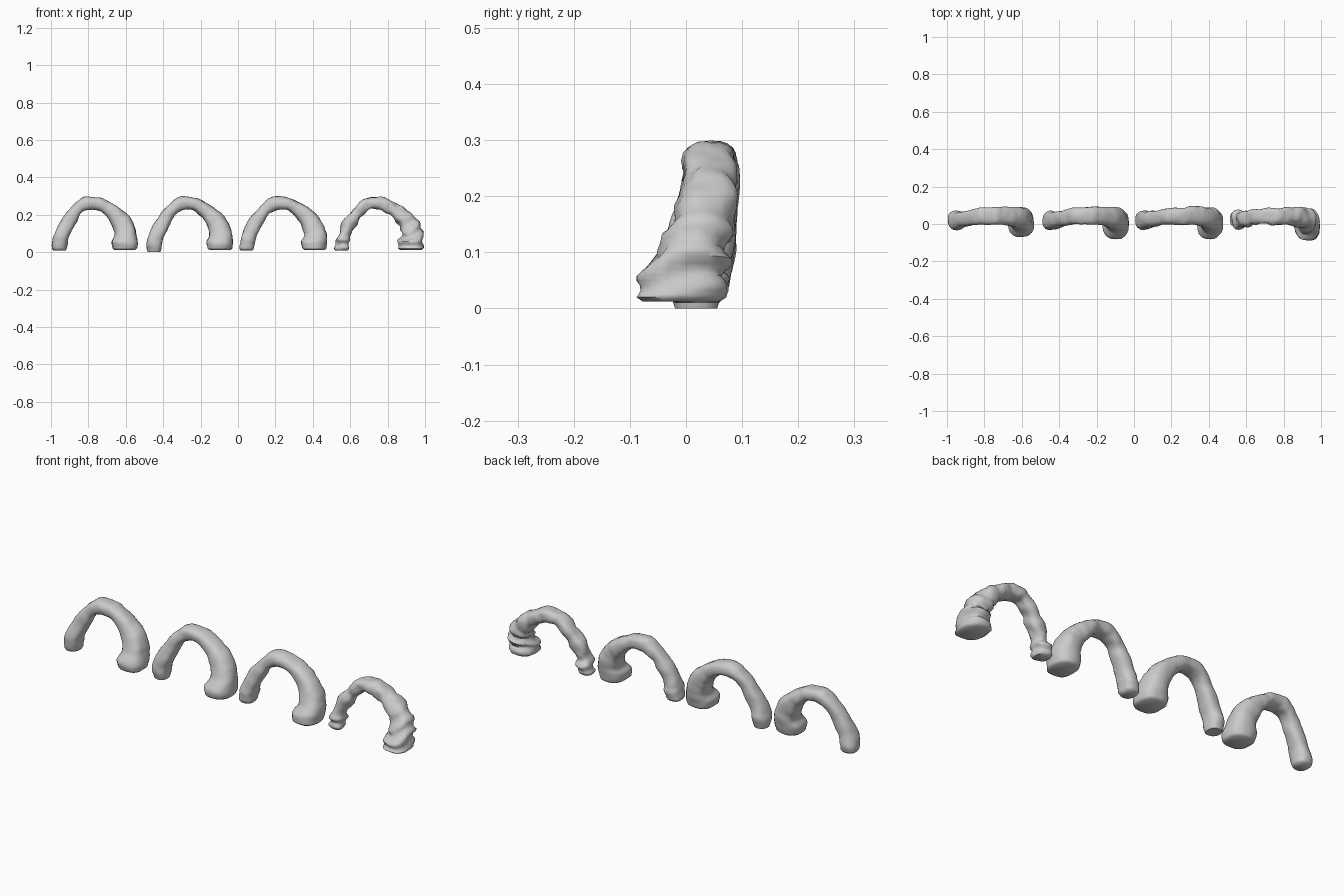
import bpy, bmesh, math
from mathutils import Vector, noise

cube = bpy.data.objects.get("Cube")
if cube:
    bpy.data.objects.remove(cube)

stone = bpy.data.materials.new("grey_stone")
stone.use_nodes = True
stone.diffuse_color = (0.6, 0.6, 0.6, 1)
bsdf = stone.node_tree.nodes["Principled BSDF"]
bsdf.inputs["Base Color"].default_value = (0.6, 0.6, 0.6, 1)
bsdf.inputs["Roughness"].default_value = 0.9

SIDES, STEPS = 20, 5

# Cross-sections from the slim foot over the crown to the heavy foot:
# outer x, outer z, inner x, inner z, front y, back y
SECTIONS = [
    (-.23, .02, -.15, .02, -.025, .065),
    (-.228, .055, -.145, .05, -.03, .07),
    (-.215, .10, -.132, .09, -.028, .065),
    (-.175, .18, -.098, .163, -.015, .068),
    (-.11, .255, -.07, .208, -.005, .08),
    (-.06, .294, -.03, .226, -.003, .087),
    (.02, .294, .015, .225, -.004, .09),
    (.075, .27, .052, .20, -.005, .093),
    (.135, .235, .08, .165, -.01, .092),
    (.19, .185, .097, .125, -.022, .09),
    (.22, .12, .103, .088, -.04, .088),
    (.231, .06, .09, .055, -.068, .08),
    (.226, .02, .095, .02, -.064, .07),
]


def spline(points, i, t):
    """Catmull-Rom blend of neighbouring cross-sections."""
    last = len(points) - 1
    quad = [points[min(max(i + k, 0), last)] for k in (-1, 0, 1, 2)]
    return [b + 0.5 * t * (c - a + t * (2*a - 5*b + 4*c - d + t * (3*(b - c) + d - a)))
            for a, b, c, d in zip(*quad)]


def power(v, e):
    return math.copysign(abs(v) ** e, v)


def add_sole(bm, ring, drop):
    """Rounded underside of a foot."""
    mid = sum((v.co for v in ring), Vector()) / len(ring)
    inset = [bm.verts.new(mid.lerp(v.co, .85) - Vector((0, 0, drop))) for v in ring]
    join(bm, ring, inset)
    bm.faces.new(inset)


def join(bm, a, b):
    for s in range(SIDES):
        t = (s + 1) % SIDES
        bm.faces.new((a[s], a[t], b[t], b[s]))


def make_arch(name, x, seed, rough, ridge, spread=1, reach=0, slim_drop=.01):
    bm = bmesh.new()
    rings = []
    count = (len(SECTIONS) - 1) * STEPS
    shift = Vector((seed, seed * 2, 0))
    for n in range(count + 1):
        i = min(n // STEPS, len(SECTIONS) - 2)
        ox, oz, ix, iz, y0, y1 = spline(SECTIONS, i, n / STEPS - i)
        u = n / count
        # the heavy foot reaches forward by a different amount on each arch
        y0 -= reach * max(0, u - .65) / .35
        mid = Vector(((ox + ix) / 2 * spread, (y0 + y1) / 2, (oz + iz) / 2))
        across = Vector(((ox - ix) / 2, 0, (oz - iz) / 2))
        depth = Vector((0, (y1 - y0) / 2, 0))
        # eroded strata fade out at the crown and the soles
        fade = min(1, abs(u - .5) * 3.2) * min(1, u * 12, (1 - u) * 12)
        ring = []
        for s in range(SIDES):
            a = math.tau * s / SIDES
            p = mid + across * power(math.cos(a), .8) + depth * power(math.sin(a), .8)
            warp = noise.noise(p * 9 + shift)
            wave = math.sin(u * math.pi * 9 + warp * 1.6 + .4 * math.sin(a)) ** 2
            p = mid.lerp(p, 1 - ridge * fade * wave)
            bump = noise.noise(p * 15 + shift) + .5 * noise.noise(p * 34 + shift)
            ring.append(bm.verts.new(p + (p - mid).normalized() * bump * rough))
        rings.append(ring)
    for a, b in zip(rings, rings[1:]):
        join(bm, a, b)
    add_sole(bm, rings[0], slim_drop)
    add_sole(bm, rings[-1], .008)
    bmesh.ops.recalc_face_normals(bm, faces=bm.faces)
    mesh = bpy.data.meshes.new(name)
    bm.to_mesh(mesh)
    bm.free()
    mesh.materials.append(stone)
    obj = bpy.data.objects.new(name, mesh)
    obj.location.x = x
    bpy.context.collection.objects.link(obj)
    bpy.ops.object.select_all(action='DESELECT')
    obj.select_set(True)
    bpy.context.view_layer.objects.active = obj
    bpy.ops.object.shade_smooth_by_angle(angle=math.radians(60))


# Three weathered arches and one heavily eroded arch
make_arch("smooth_arch_right", -.766, 1.3, .006, 0)
make_arch("smooth_arch_middle", -.258, 5.7, .006, 0, reach=.012, slim_drop=.02)
make_arch("smooth_arch_left", .242, 9.1, .006, .03, spread=1.03, reach=.016)
make_arch("eroded_arch", .755, 14.2, .012, .24, spread=1.06, reach=.028)
